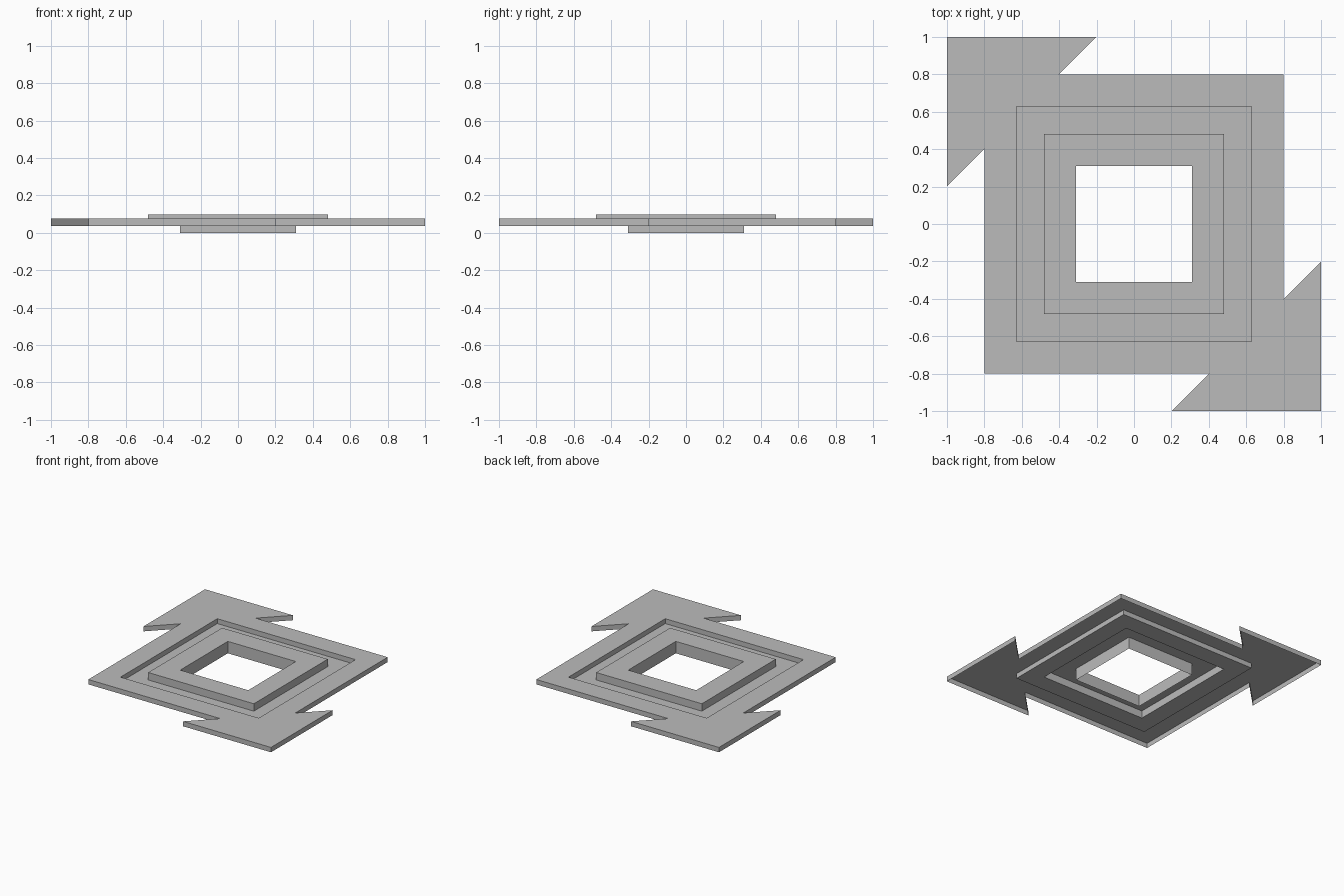
import bpy
import bmesh

if "Cube" in bpy.data.objects:
    bpy.data.objects.remove(bpy.data.objects["Cube"], do_unlink=True)

# Single grey material
grey = bpy.data.materials.new("plain_grey")
grey.use_nodes = True
colour = (0.5, 0.5, 0.5, 1.0)
grey.diffuse_color = colour
grey.node_tree.nodes["Principled BSDF"].inputs["Base Color"].default_value = colour

BASE, DECK, TOP = 0.037, 0.077, 0.098   # heights of the thin open shell
RECESS, COLLAR, HOLE = 0.628, 0.48, 0.309  # half widths of the nested squares


def square(half):
    return [(-half, -half), (half, -half), (half, half), (-half, half)]


def ring(bm, points, z):
    return [bm.verts.new((x, y, z)) for x, y in points]


def band(bm, outer, inner):
    """Quads between two counter-clockwise loops, facing up or outward."""
    n = len(outer)
    for i in range(n):
        j = (i + 1) % n
        bm.faces.new((outer[i], outer[j], inner[j], inner[i]))


def finish(bm, name):
    mesh = bpy.data.meshes.new(name)
    bm.to_mesh(mesh)
    bm.free()
    mesh.materials.append(grey)
    obj = bpy.data.objects.new(name, mesh)
    bpy.context.collection.objects.link(obj)


def stepped_shell(name, profile):
    """Square shell through (half width, height) steps, outside to inside."""
    bm = bmesh.new()
    loops = [ring(bm, square(h), z) for h, z in profile]
    for outer, inner in zip(loops, loops[1:]):
        band(bm, outer, inner)
    finish(bm, name)


# Square frame with an arrowhead at two opposite corners, open underneath
half_outline = [(-0.8, -0.8), (0.4, -0.8), (0.2, -1), (1, -1), (1, -0.2), (0.8, -0.4)]
outline = half_outline + [(-x, -y) for x, y in half_outline]
bm = bmesh.new()
lower = ring(bm, outline, BASE)
upper = ring(bm, outline, DECK)
inner = ring(bm, square(RECESS), DECK)
band(bm, lower, upper)
edges = []
for loop in (upper, inner):
    for a, b in zip(loop, loop[1:] + loop[:1]):
        edges.append(bm.edges.get((a, b)) or bm.edges.new((a, b)))
fill = bmesh.ops.triangle_fill(bm, use_beauty=True, use_dissolve=False,
                               edges=edges, normal=(0, 0, 1))
for face in [f for f in fill["geom"] if isinstance(f, bmesh.types.BMFace)]:
    face.normal_update()
    if face.normal.z < 0:
        face.normal_flip()
finish(bm, "arrow_frame")

# Sunken channel inside the frame
stepped_shell("sunken_channel", [(RECESS, DECK), (RECESS, BASE), (COLLAR, BASE)])

# Raised collar whose inner wall drops through the centre hole
stepped_shell("raised_collar", [(COLLAR, BASE), (COLLAR, TOP), (HOLE, TOP), (HOLE, 0)])
